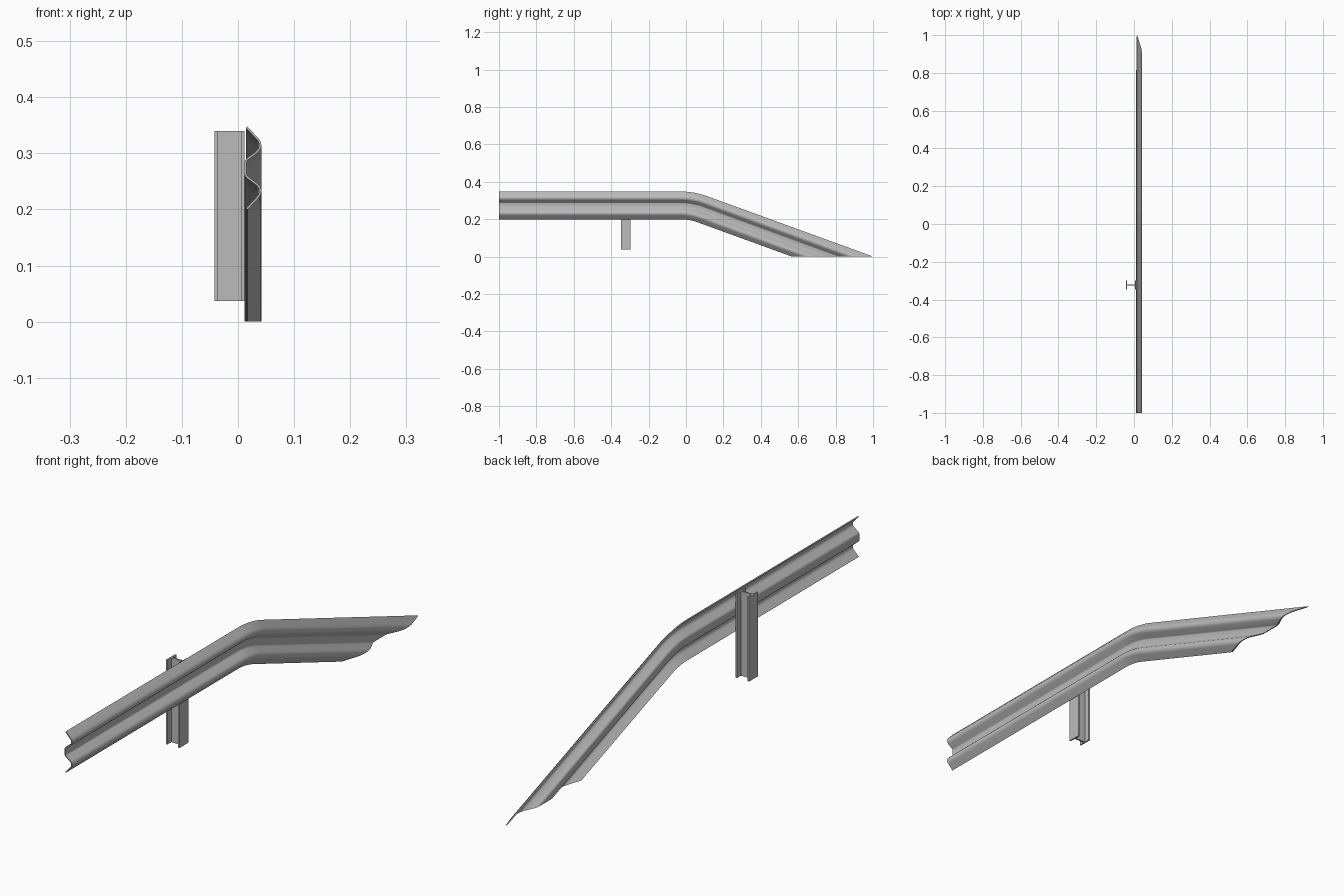
import bpy, bmesh, math
from mathutils import Vector

if "Cube" in bpy.data.objects:
    bpy.data.objects.remove(bpy.data.objects["Cube"], do_unlink=True)

steel = bpy.data.materials.new("galvanised grey")
steel.use_nodes = True
GREY = (0.5, 0.5, 0.5, 1)
steel.diffuse_color = GREY
steel.node_tree.nodes["Principled BSDF"].inputs["Base Color"].default_value = GREY


def make_object(name, bm):
    bmesh.ops.recalc_face_normals(bm, faces=bm.faces)
    mesh = bpy.data.meshes.new(name)
    bm.to_mesh(mesh)
    bm.free()
    mesh.materials.append(steel)
    obj = bpy.data.objects.new(name, mesh)
    bpy.context.collection.objects.link(obj)
    return obj


# Corrugated sheet section: (x, height from the middle), mirrored top to bottom
half = [(0.0135, 0.010), (0.0143, 0.0135), (0.017, 0.0165), (0.034, 0.029),
        (0.038, 0.034), (0.0397, 0.0385), (0.0395, 0.0435), (0.0375, 0.049),
        (0.034, 0.053), (0.0155, 0.073)]
line = [Vector((x, -u)) for x, u in reversed(half)] + [Vector(p) for p in half]


def offset(points, dist):
    result = []
    for i, p in enumerate(points):
        t = points[min(i + 1, len(points) - 1)] - points[max(i - 1, 0)]
        t.normalize()
        result.append(p + Vector((t.y, -t.x)) * dist)
    return result


THICK = 0.0038
section = offset(line, THICK / 2) + offset(line, -THICK / 2)[::-1]

# Rail path: straight run, downward bend, straight slope into the ground
BEND_Y, MID_Z, RADIUS = -0.03, 0.2735, 0.346
SLOPE, STEPS = math.radians(20), 10
stations = [(0, -1 - BEND_Y)]
stations += [(SLOPE * i / STEPS, 0) for i in range(STEPS + 1)]
stations += [(SLOPE, 1.3)]

bm = bmesh.new()
rings = []
for a, run in stations:
    ring = []
    for x, u in section:
        r = RADIUS + u
        y = BEND_Y + r * math.sin(a) + run * math.cos(a)
        z = MID_Z - RADIUS + r * math.cos(a) - run * math.sin(a)
        ring.append(bm.verts.new((x, y, z)))
    rings.append(ring)
n = len(section)
for r0, r1 in zip(rings, rings[1:]):
    for i in range(n):
        j = (i + 1) % n
        bm.faces.new((r0[i], r0[j], r1[j], r1[i]))
# Cap the near end as a strip of quads
for i in range(n // 2 - 1):
    r = rings[0]
    bm.faces.new((r[i], r[i + 1], r[n - 2 - i], r[n - 1 - i]))
# Trim the buried end at ground level and close it
cut = bmesh.ops.bisect_plane(bm, geom=bm.verts[:] + bm.edges[:] + bm.faces[:],
                             plane_co=(0, 0, 0), plane_no=(0, 0, -1),
                             clear_outer=True)
edges = [e for e in cut["geom_cut"] if isinstance(e, bmesh.types.BMEdge)]
bmesh.ops.triangle_fill(bm, edges=edges, use_beauty=True)
rail = make_object("guard_rail", bm)
bpy.ops.object.select_all(action='DESELECT')
rail.select_set(True)
bpy.context.view_layer.objects.active = rail
bpy.ops.object.shade_smooth_by_angle(angle=math.radians(40))

# I-beam post: outline extruded upwards
X0, X1, Y_MID, HALF_W = -0.042, 0.0112, -0.323, 0.025
FLANGE, WEB = 0.0055, 0.003
side = [(X0, HALF_W), (X0 + FLANGE, HALF_W), (X0 + FLANGE, WEB),
        (X1 - FLANGE, WEB), (X1 - FLANGE, HALF_W), (X1, HALF_W)]
outline = side + [(x, -w) for x, w in reversed(side)]
bm = bmesh.new()
base = bm.faces.new([bm.verts.new((x, Y_MID + w, 0.037)) for x, w in outline])
top = bmesh.ops.extrude_face_region(bm, geom=[base], use_keep_orig=True)
bmesh.ops.translate(bm, vec=(0, 0, 0.303),
                    verts=[v for v in top["geom"] if isinstance(v, bmesh.types.BMVert)])
make_object("support_post", bm)
